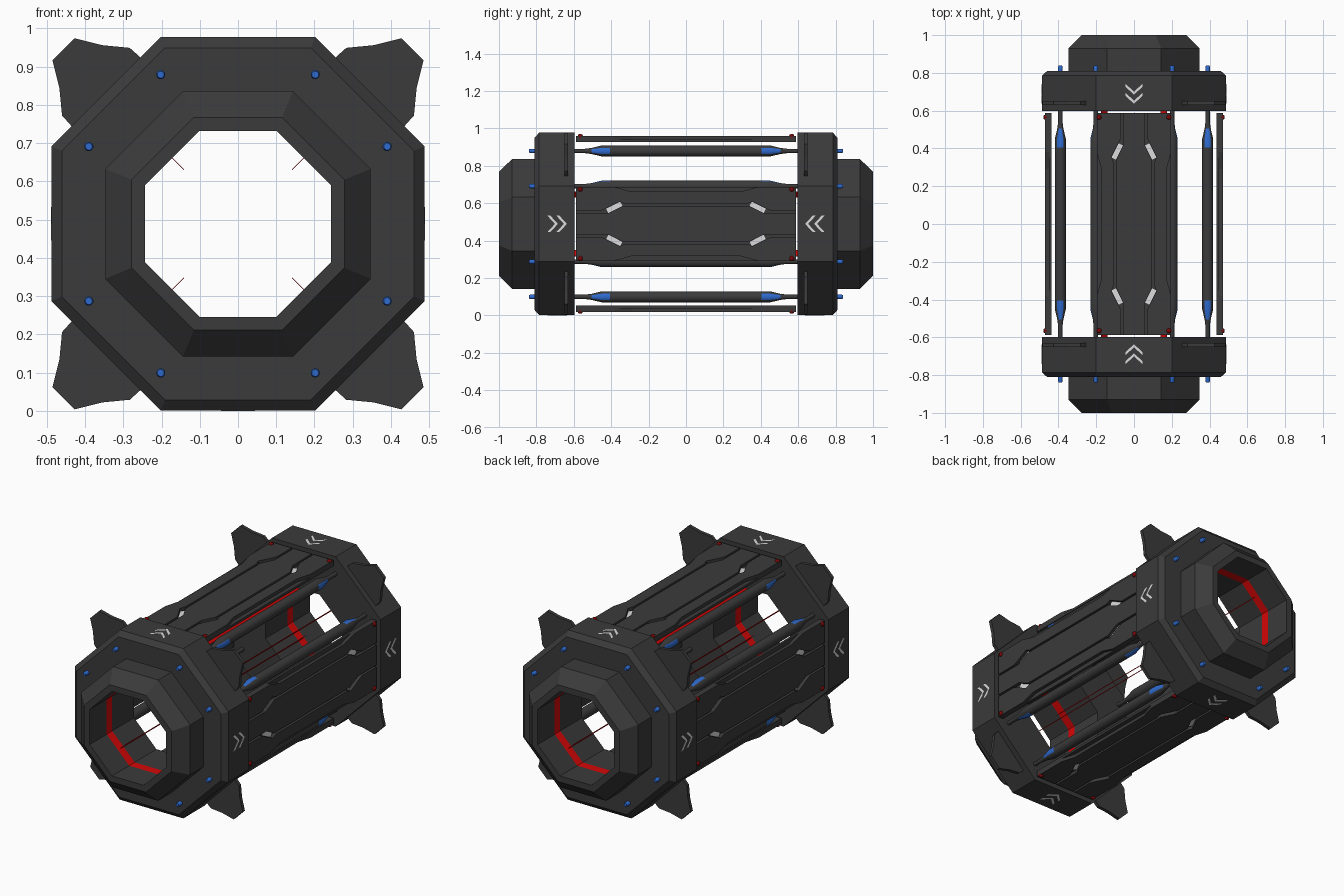
import bpy, bmesh, math
from mathutils import Matrix, Vector

if "Cube" in bpy.data.objects:
    bpy.data.objects.remove(bpy.data.objects["Cube"])

C = 0.489  # height of the long axis
COLORS = {
    "dark_grey": (0.043, 0.043, 0.043, 1),
    "blue": (0.028, 0.145, 0.62, 1),
    "red": (0.68, 0.002, 0.002, 1),
    "dark_red": (0.2, 0.002, 0.002, 1),
    "pale_grey": (0.72, 0.72, 0.72, 1),
}
MATS = {}
for key, col in COLORS.items():
    MATS[key] = bpy.data.materials.new(key)
    MATS[key].diffuse_color = col

TURNS = [Matrix.Rotation(math.radians(90 * k), 4, 'Y') for k in range(4)]
FLIP_Y = Matrix.Scale(-1, 4, Vector((0, 1, 0)))
FLIP_X = Matrix.Scale(-1, 4, Vector((1, 0, 0)))
I = Matrix.Identity(4)
ENDS = [I, FLIP_Y]
STAND = Matrix.Rotation(math.pi / 2, 4, 'X')  # turns local y into z


def finish(name, bm, *mats, smooth=False):
    """Turn a bmesh into an object on the raised axis."""
    bmesh.ops.recalc_face_normals(bm, faces=bm.faces)
    if smooth:
        for f in bm.faces:
            f.smooth = True
        for e in bm.edges:
            e.smooth = e.calc_face_angle(0) < math.radians(50)
    me = bpy.data.meshes.new(name)
    bm.to_mesh(me)
    bm.free()
    for m in mats:
        me.materials.append(MATS[m])
    ob = bpy.data.objects.new(name, me)
    ob.location.z = C
    bpy.context.collection.objects.link(ob)
    return ob


def spin(bm, profile, n, mtx, closed=False, phase=0.0, rule=None):
    """Lathe an (r, y) profile round the y axis; rule(i, y, angle) picks the material."""
    rings = []
    for r, y in profile:
        rings.append([bm.verts.new(mtx @ Vector((r * math.cos(phase + 2 * math.pi * j / n), y,
                                                 r * math.sin(phase + 2 * math.pi * j / n))))
                      for j in range(n)])
    count = len(rings)
    for i in range(count if closed else count - 1):
        a, b = rings[i], rings[(i + 1) % count]
        for j in range(n):
            f = bm.faces.new((a[j], a[(j + 1) % n], b[(j + 1) % n], b[j]))
            if rule:
                y = (profile[i][1] + profile[(i + 1) % count][1]) / 2
                f.material_index = rule(i, y, phase + 2 * math.pi * (j + 0.5) / n)
    if not closed:
        bm.faces.new(rings[0])
        bm.faces.new(rings[-1])


def prism(bm, outline, z0, z1, mtx):
    """Extrude an xy outline from z0 to z1."""
    lo = [bm.verts.new(mtx @ Vector((x, y, z0))) for x, y in outline]
    hi = [bm.verts.new(mtx @ Vector((x, y, z1))) for x, y in outline]
    n = len(outline)
    bm.faces.new(lo)
    bm.faces.new(hi)
    for i in range(n):
        bm.faces.new((lo[i], lo[(i + 1) % n], hi[(i + 1) % n], hi[i]))


def edge(pts):
    """Mirror an edge line across y = 0."""
    return pts + [(x, -y) for x, y in reversed(pts)]


def both(pts):
    """Close an edge line with its mirror across x = 0."""
    e = edge(pts)
    return e + [(-x, y) for x, y in reversed(e)]


K = 1 / math.cos(math.pi / 8)  # apothem to corner radius


def octagon_ring(bm, profile, mtx, rule=None):
    spin(bm, [(r * K, y) for r, y in profile], 8, mtx, True, math.pi / 8, rule)


# End collars
bm = bmesh.new()
for e in ENDS:
    octagon_ring(bm, [(0.3, 0.597), (0.488, 0.597), (0.488, 0.785), (0.46, 0.81), (0.3, 0.81)], e)
finish("end_collars", bm, "dark_grey")

# Nose rings with a red band inside the bore
bm = bmesh.new()
for e in ENDS:
    octagon_ring(bm, [(0.243, 0.597), (0.347, 0.597), (0.347, 0.93), (0.278, 1.0),
                      (0.243, 1.0), (0.243, 0.845), (0.243, 0.795)], e,
                 lambda i, y, a: 1 if i == 5 else 0)
finish("nose_rings", bm, "dark_grey", "red")

# Corner fins on the collars
half = [(0.22, 0.40), (0.254, 0.434), (0.283, 0.46), (0.355, 0.467), (0.427, 0.485)]
fin = half + [(y, x) for x, y in reversed(half)]
bm = bmesh.new()
for t in TURNS:
    for e in ENDS:
        prism(bm, fin, -0.65, -0.63, t @ e @ STAND)
finish("corner_fins", bm, "dark_grey")

# Side panels: base slab, centre plate and two outer strips with grooves between
outer = [(0.197, 0.587), (0.197, 0.38), (0.172, 0.29)]
inner = [(0.070, 0.587), (0.070, 0.455), (0.081, 0.430), (0.119, 0.355), (0.107, 0.325)]
centre = [(0.058, 0.587), (0.058, 0.415), (0.095, 0.34)]
strip = edge(outer) + edge(inner)[::-1]
bm = bmesh.new()
for t in TURNS:
    prism(bm, both([(0.197, 0.587)]), 0.437, 0.451, t)
finish("panel_slabs", bm, "dark_grey")
bm = bmesh.new()
for t in TURNS:
    prism(bm, both(centre), 0.450, 0.47, t)
    for s in (I, FLIP_X):
        prism(bm, strip, 0.450, 0.47, t @ s)
finish("panel_plates", bm, "dark_grey")

# Pale slanted marks sunk in the grooves, dark red domed bolts at the panel corners
mark = [(0.058, 0.415), (0.081, 0.427), (0.119, 0.352), (0.096, 0.34)]
marks, bolts = bmesh.new(), bmesh.new()
for t in TURNS:
    for e in ENDS:
        for s in (I, FLIP_X):
            m = t @ e @ s
            prism(marks, mark, 0.449, 0.453, m)
            spin(bolts, [(0.013, 0.46), (0.013, 0.472), (0.011, 0.477), (0.005, 0.480)], 12,
                 m @ Matrix.Translation((0.185, 0.565, 0)) @ STAND)
finish("panel_marks", marks, "pale_grey")
finish("panel_bolts", bolts, "dark_red", smooth=True)

# Double chevrons on the collars, pointing inwards
bm = bmesh.new()
for t in TURNS:
    for e in ENDS:
        for y in (0.637, 0.685):
            prism(bm, [(0, y), (0.044, y + 0.040), (0.044, y + 0.056), (0, y + 0.016),
                       (-0.044, y + 0.056), (-0.044, y + 0.040)], 0.484, 0.489, t @ e)
finish("chevrons", bm, "pale_grey")

# Eight tie rods with blue sides, and their blue end pins
ends = [(0.012, 0.62), (0.012, 0.54), (0.0165, 0.505), (0.03, 0.45), (0.03, 0.405)]
rod = ends + [(r, -y) for r, y in reversed(ends)]
rods, pins = bmesh.new(), bmesh.new()
for t in TURNS:
    for s in (I, FLIP_X):
        m = t @ s @ Matrix.Translation((0.202, 0, 0.39))
        spin(rods, rod, 16, m, phase=math.pi / 16,
             rule=lambda i, y, a: 1 if 0.404 < abs(y) < 0.506 and math.cos(a) > 0.9 else 0)
        for e in ENDS:
            spin(pins, [(0.012, 0.80), (0.012, 0.832), (0.009, 0.84)], 12, m @ e,
                 phase=math.pi / 12)
finish("tie_rods", rods, "dark_grey", "blue", smooth=True)
finish("rod_end_pins", pins, "blue", smooth=True)

# Thin red rails inside the bore, on the diagonals
bm = bmesh.new()
for t in TURNS:
    m = t @ Matrix.Rotation(math.pi / 4, 4, 'Y')
    prism(bm, [(-0.001, -0.82), (0.001, -0.82), (0.001, 0.82), (-0.001, 0.82)], 0.2, 0.245, m)
finish("inner_rails", bm, "red")

for m in bpy.data.materials:
    if m.users and not m.is_grease_pencil:
        m.use_nodes = True
        m.node_tree.nodes["Principled BSDF"].inputs["Base Color"].default_value = m.diffuse_color
